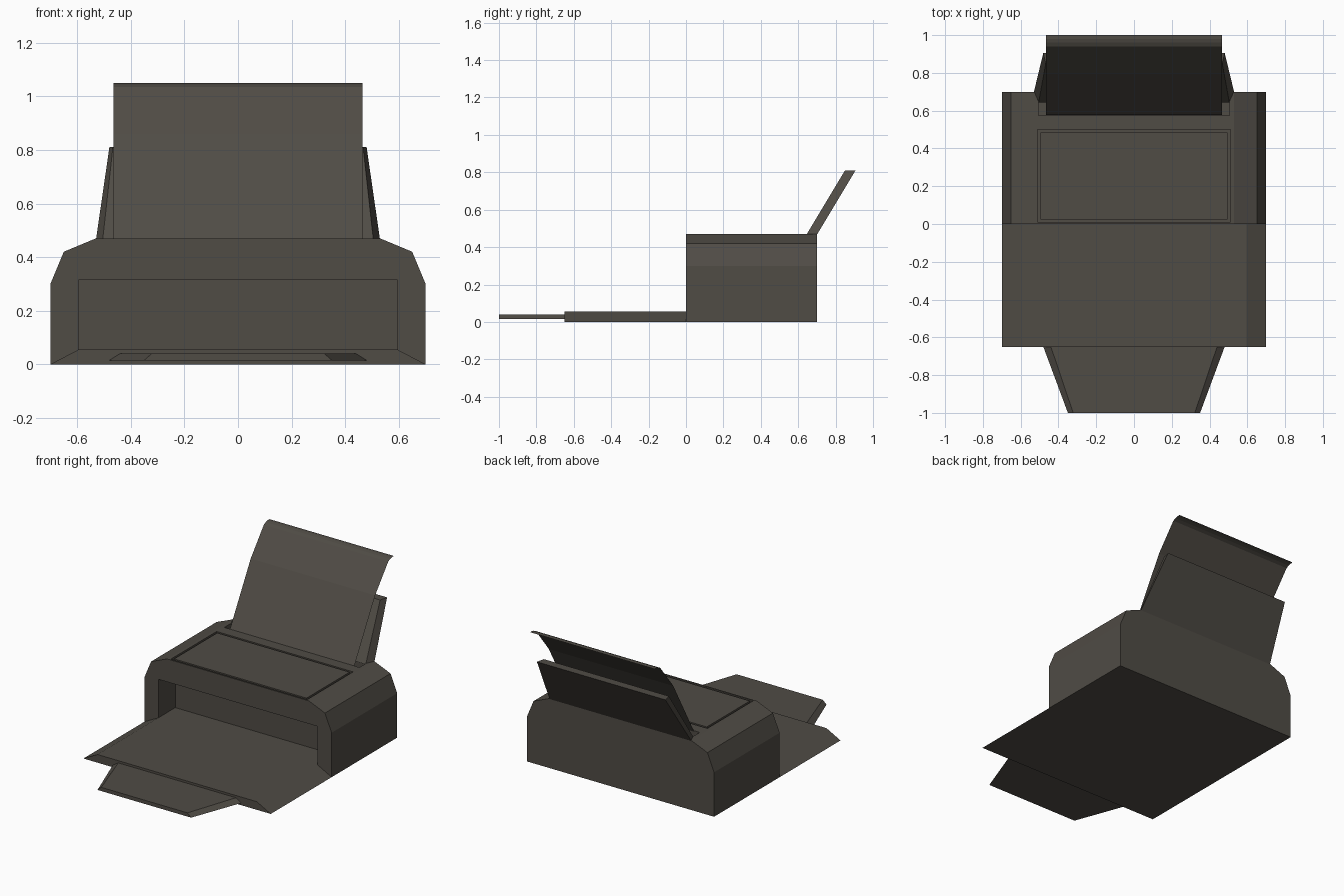
import bpy, bmesh

if "Cube" in bpy.data.objects:
    bpy.data.objects.remove(bpy.data.objects["Cube"])

casing = bpy.data.materials.new("dark_casing")
casing.diffuse_color = (0.08, 0.072, 0.06, 1)
casing.use_nodes = True
casing.node_tree.nodes["Principled BSDF"].inputs["Base Color"].default_value = casing.diffuse_color


def finish(bm, name):
    bmesh.ops.recalc_face_normals(bm, faces=bm.faces)
    me = bpy.data.meshes.new(name)
    bm.to_mesh(me)
    bm.free()
    me.materials.append(casing)
    ob = bpy.data.objects.new(name, me)
    bpy.context.collection.objects.link(ob)
    return ob


def loft(name, a, b):
    """Closed solid between two matching rings of points."""
    bm = bmesh.new()
    va, vb = ([bm.verts.new(p) for p in ring] for ring in (a, b))
    bm.faces.new(va)
    bm.faces.new(vb[::-1])
    n = len(va)
    for i in range(n):
        j = (i + 1) % n
        bm.faces.new((va[i], vb[i], vb[j], va[j]))
    return finish(bm, name)


def bar(name, half, y0, y1):
    """Extrude a symmetric x-z profile, given as its right half, along y."""
    prof = half + [(-x, z) for x, z in reversed(half)]
    return loft(name, [(x, y0, z) for x, z in prof], [(x, y1, z) for x, z in prof])


def box(name, hx, y0, y1, z0, z1):
    return bar(name, [(hx, z0), (hx, z1)], y0, y1)


def sheet(name, hx, path):
    """Open sheet following a y-z path."""
    bm = bmesh.new()
    rows = [[bm.verts.new((x, y, z)) for x in (-hx, hx)] for y, z in path]
    for r, s in zip(rows, rows[1:]):
        bm.faces.new((r[0], r[1], s[1], s[0]))
    return finish(bm, name)


def cut(target, cutter):
    mod = target.modifiers.new("cut", 'BOOLEAN')
    mod.operation = 'DIFFERENCE'
    mod.solver = 'EXACT'
    mod.object = cutter
    bpy.context.view_layer.objects.active = target
    bpy.ops.object.modifier_apply(modifier=mod.name)
    bpy.data.objects.remove(cutter)


# Main body with bevelled shoulders
body = bar("body", [(0.7, 0), (0.7, 0.3), (0.65, 0.42), (0.53, 0.47)], 0, 0.7)
# Output opening, lid groove and paper feed slot
cut(body, box("opening_cutter", 0.595, -0.1, 0.18, 0.055, 0.315))
cut(body, box("groove_cutter", 0.51, 0.01, 0.5, 0.455, 0.6))
cut(body, box("slot_cutter", 0.505, 0.575, 0.65, 0.42, 0.6))

# Scanner lid panel inside the groove
box("lid_panel", 0.495, 0.025, 0.485, 0.455, 0.47)

# Output tray with sloped sides
bar("output_tray", [(0.7, 0), (0.595, 0.055)], -0.65, 0)


# Tapered tray extension
def extension_ring(y, low, high):
    return [(low, y, 0.015), (high, y, 0.04), (-high, y, 0.04), (-low, y, 0.015)]


loft("tray_extension", extension_ring(-0.65, 0.48, 0.44), extension_ring(-1.0, 0.35, 0.322))


# Leaning rear paper support, narrower at its front face and top
def support_ring(z, y, front, back):
    return [(front, y, z), (back, y + 0.056, z), (-back, y + 0.056, z), (-front, y, z)]


loft("paper_support", support_ring(0.465, 0.643, 0.505, 0.53),
     support_ring(0.81, 0.85, 0.467, 0.48))

# Paper sheets: feed sheet curls back at the top
sheet("feed_paper", 0.465, [(0.577, 0.465), (0.80, 0.86), (0.94, 1.035),
                            (0.96, 1.045), (0.98, 1.05), (1.0, 1.05)])
sheet("printed_paper", 0.46, [(-0.61, 0.058), (0.17, 0.058)])
